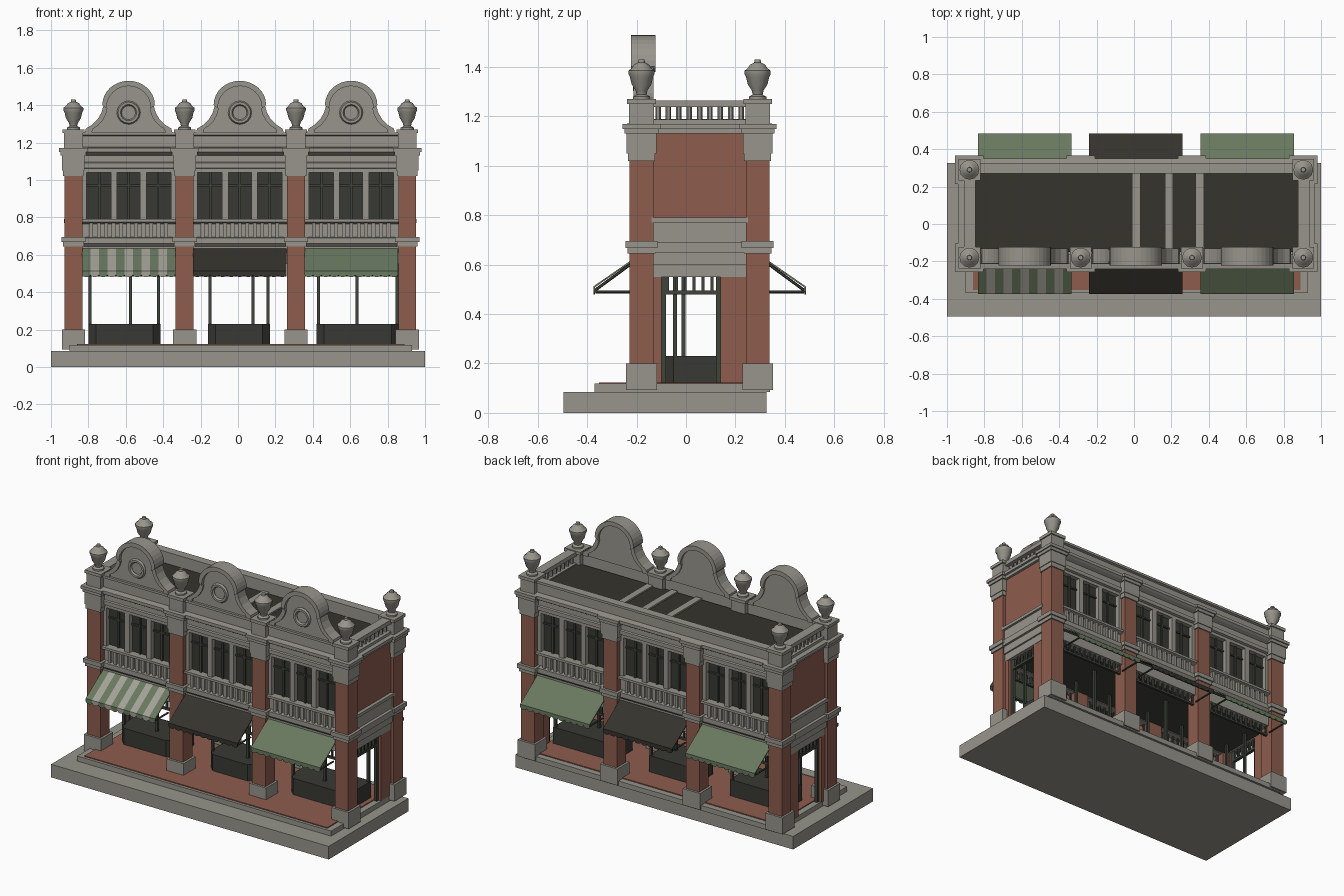
import bpy, bmesh, math
from mathutils import Matrix, Vector

if "Cube" in bpy.data.objects:
    bpy.data.objects.remove(bpy.data.objects["Cube"])


def material(name, rgb):
    m = bpy.data.materials.new(name)
    m.use_nodes = True
    m.diffuse_color = (*rgb, 1)
    m.node_tree.nodes["Principled BSDF"].inputs["Base Color"].default_value = (*rgb, 1)
    return m


STONE = material("stone", (0.31, 0.30, 0.26))
BRICK = material("brick", (0.27, 0.108, 0.075))
DARK = material("dark_roof", (0.035, 0.033, 0.026))
GLASS = material("window_dark", (0.04, 0.041, 0.034))
FRAME = material("dark_green_frame", (0.05, 0.057, 0.043))
GREEN = material("green_canvas", (0.14, 0.19, 0.115))
CREAM = material("cream_canvas", (0.37, 0.36, 0.31))


class Part:
    """A mesh object gathered from simple pieces."""
    def __init__(self, name, *mats):
        self.name, self.mats, self.bm = name, mats, bmesh.new()

    def box(self, x, y, z, mat=0):
        size = [abs(a[1] - a[0]) for a in (x, y, z)]
        mid = Vector([(a[0] + a[1]) / 2 for a in (x, y, z)])
        r = bmesh.ops.create_cube(self.bm, size=1, matrix=Matrix.Translation(mid) @ Matrix.Diagonal((*size, 1)))
        for f in {f for v in r["verts"] for f in v.link_faces}:
            f.material_index = mat

    def rod(self, a, b, radius):
        a, b = Vector(a), Vector(b)
        turn = (b - a).to_track_quat("Z", "Y").to_matrix().to_4x4()
        bmesh.ops.create_cone(self.bm, cap_ends=True, segments=6, radius1=radius, radius2=radius,
                              depth=(b - a).length, matrix=Matrix.Translation((a + b) / 2) @ turn)

    def prism(self, points, move):
        f = self.bm.faces.new([self.bm.verts.new(p) for p in points])
        r = bmesh.ops.extrude_face_region(self.bm, geom=[f])
        bmesh.ops.translate(self.bm, vec=move, verts=[v for v in r["geom"] if isinstance(v, bmesh.types.BMVert)])

    def done(self, smooth=False):
        bmesh.ops.recalc_face_normals(self.bm, faces=self.bm.faces)
        me = bpy.data.meshes.new(self.name)
        self.bm.to_mesh(me)
        self.bm.free()
        for m in self.mats:
            me.materials.append(m)
        ob = bpy.data.objects.new(self.name, me)
        bpy.context.collection.objects.link(ob)
        if smooth:
            bpy.ops.object.select_all(action="DESELECT")
            ob.select_set(True)
            bpy.context.view_layer.objects.active = ob
            bpy.ops.object.shade_smooth_by_angle(angle=math.radians(40))
        return ob


STEP = 0.595
PILLARS = [-0.88 + STEP * i for i in range(4)]
BAYS = [-0.585 + STEP * i for i in range(3)]
LEFT, RIGHT = PILLARS[0], PILLARS[-1]
SIDES = [("front", -0.18, -1), ("back", 0.29, 1)]

# Ground slab and raised floor
p = Part("ground_slab", STONE)
p.box((-1, 1), (-0.495, 0.325), (0, 0.085))
p.box((-0.9, 0.93), (-0.37, 0.34), (0.085, 0.118))
p.done()
p = Part("brick_floor", BRICK)
p.box((-0.86, 0.89), (-0.352, 0.3), (0.11, 0.124))
p.done()

# Pillars: half width, bottom, top, colour (0 stone, 1 brick)
SHAFT = [(.062, .093, .2, 0), (.048, .2, .65, 1), (.056, .645, .668, 0), (.065, .668, .695, 0),
         (.048, .695, 1.02, 1), (.055, 1.02, 1.05, 0), (.06, 1.05, 1.13, 0),
         (.068, 1.13, 1.15, 0), (.076, 1.15, 1.17, 0)]
PEDESTAL = [(.05, 1.17, 1.25, 0), (.058, 1.25, 1.27, 0)]
URN = [(.035, 1.27), (.035, 1.28), (.02, 1.288), (.024, 1.305), (.04, 1.33), (.047, 1.36), (.053, 1.372),
       (.053, 1.385), (.04, 1.395), (.03, 1.41), (.014, 1.418), (.012, 1.43)]
for side, y, s in SIDES:
    for i, x in enumerate(PILLARS):
        topped = side == "front" or i in (0, 3)
        p = Part(f"{side}_pillar_{i + 1}", STONE, BRICK)
        for h, a, b, m in SHAFT + (PEDESTAL if topped else []):
            p.box((x - h, x + h), (y - h, y + h), (a, b), m)
        p.done()
        if topped:
            p = Part(f"{side}_urn_{i + 1}", STONE)
            for (r1, z1), (r2, z2) in zip(URN, URN[1:]):
                bmesh.ops.create_cone(p.bm, cap_ends=z2 == URN[-1][1], segments=12, radius1=r1, radius2=r2,
                                      depth=z2 - z1, matrix=Matrix.Translation((x, y, (z1 + z2) / 2)))
            bmesh.ops.remove_doubles(p.bm, verts=p.bm.verts, dist=0.0005)
            p.done(True)

# Long moulded beams, profile as (outward distance, height)
LOWER = [(-.04, .55), (.02, .55), (.02, .645), (.035, .66), (.035, .69), (.008, .695), (.008, .765),
         (.035, .775), (.035, .79), (-.04, .79)]
UPPER = [(-.04, 1.04), (.015, 1.04), (.015, 1.06), (.03, 1.065), (.03, 1.09), (.022, 1.095), (.022, 1.13),
         (.045, 1.14), (.06, 1.15), (.06, 1.17), (.02, 1.175), (.02, 1.235), (.035, 1.24), (.035, 1.255),
         (-.02, 1.255), (-.02, 1.17), (-.04, 1.17)]
for side, y, s in SIDES:
    for label, prof in (("lower_beam", LOWER), ("cornice_and_parapet", UPPER)):
        p = Part(f"{side}_{label}", STONE)
        p.prism([(LEFT, y + s * d, z) for d, z in prof], (RIGHT - LEFT, 0, 0))
        p.done()

    # Upper windows with posts, frames and a small balustrade below
    glass = Part(f"{side}_window_panes", GLASS)
    glass.box((LEFT, RIGHT), (y - s * .03, y - s * .015), (.78, 1.05))
    glass.done()
    posts = Part(f"{side}_window_posts", STONE)
    bars = Part(f"{side}_window_bars", FRAME)
    rail = Part(f"{side}_sill_balusters", STONE)
    for c in BAYS:
        for dx, h in ((-.24, .014), (-.078, .017), (.078, .017), (.24, .014)):
            posts.box((c + dx - h, c + dx + h), (y - s * .03, y + s * .015), (.785, 1.045))
        for dx in (-.157, 0, .157):
            bars.box((c + dx - .006, c + dx + .006), (y - s * .02, y - s * .004), (.79, 1.04))
        bars.box((c - .23, c + .23), (y - s * .02, y - s * .006), (.965, .975))
        for k in range(11):
            x = c - .2 + .04 * k
            rail.box((x - .01, x + .01), (y, y + s * .024), (.69, .77))
    for q in (posts, bars, rail):
        q.done()

    # Transom bars above the open shop fronts
    p = Part(f"{side}_transom", FRAME)
    for c in BAYS:
        p.box((c - .25, c + .25), (y - .008, y + .008), (.485, .498))
        for k in range(13):
            x = c - .24 + .04 * k
            p.box((x - .006, x + .006), (y - .006, y + .006), (.495, .555))
    p.done()

# Awnings: sloped cloth with a scalloped valance, on rods
def awning(name, c, y, s, mats):
    n, w = 11, 0.5 / 11
    wall, edge = y - s * .005, y + s * .195
    p = Part(name, *mats)
    for k in range(n):
        x = c - .25 + w * k
        before = set(p.bm.faces)
        p.prism([(x, wall, .65), (x + w, wall, .65), (x + w, edge, .512), (x, edge, .512)], (0, 0, -.008))
        lip = [(x, edge, .512), (x + w, edge, .512)]
        lip += [(x + w * (.5 + .5 * math.cos(t * math.pi / 4)), edge, .494 - .014 * math.sin(t * math.pi / 4))
                for t in range(5)]
        p.prism(lip, (0, -s * .006, 0))
        for f in set(p.bm.faces) - before:
            f.material_index = k % len(mats)
    p.done()
    p = Part(name + "_rods", FRAME)
    for x in (c - .235, c + .235):
        p.rod((x, y + s * .04, .49), (x, edge - s * .008, .49), .006)
        p.rod((x, y + s * .04, .605), (x, edge - s * .008, .497), .006)
    p.rod((c - .235, edge - s * .01, .492), (c + .235, edge - s * .01, .492), .006)
    p.done()


for side, y, s in SIDES:
    for i, c in enumerate(BAYS):
        cloth = (DARK,) if i == 1 else (GREEN, CREAM) if side == "front" and i == 0 else (GREEN,)
        awning(f"{side}_awning_{i + 1}", c, y, s, cloth)

# Curved gables with coping and round medallion
half = [(.235, 1.25), (.228, 1.275), (.195, 1.295), (.165, 1.325), (.145, 1.36), (.135, 1.395)]
half += [(.14 * math.cos(a), 1.402 + .128 * math.sin(a)) for a in [math.pi / 16 * k for k in range(9)]]
outline = half + [(-x, z) for x, z in reversed(half[:-1])]
for i, c in enumerate(BAYS):
    p = Part(f"gable_{i + 1}", STONE)
    p.prism([(c + x, -.2, z) for x, z in outline], (0, .06, 0))
    inner = [(x * .84, 1.25 + (z - 1.25) * .9) for x, z in outline]
    for k in range(len(outline) - 1):
        loop = [outline[k], outline[k + 1], inner[k + 1], inner[k]]
        arch = 5 <= k < len(outline) - 6
        loop = [(c + x, -.222 if arch else -.212, z) for x, z in loop]
        p.prism(loop, (0, .098 if arch else .08, 0))
    p.done()
    bpy.ops.mesh.primitive_torus_add(major_segments=16, minor_segments=6, major_radius=.05, minor_radius=.013,
                                     location=(c, -.204, 1.36), rotation=(math.pi / 2, 0, 0))
    ring = bpy.context.object
    ring.name = f"gable_medallion_{i + 1}"
    ring.data.materials.append(STONE)
    bpy.ops.object.shade_smooth_by_angle()

# End walls, mouldings, balustrades and side openings
for side, x, s in (("right", LEFT, -1), ("left", RIGHT, 1)):
    out, back = x + s * .028, x - s * .02
    p = Part(f"{side}_end_wall", BRICK)
    p.box((back, out), (-.14, .25), (.78, 1.14))
    p.box((back, out), (-.14, -.1), (.12, .56))
    p.box((back, out), (.14, .25), (.12, .56))
    p.done()
    p = Part(f"{side}_end_mouldings", STONE)
    for d, a, b in ((.03, .55, .6), (.04, .6, .65), (.055, .65, .69), (.035, .69, .77), (.05, .77, .79),
                    (.045, 1.13, 1.15), (.06, 1.15, 1.17)):
        p.box((back, x + s * d), (-.14, .25), (a, b))
    p.done()
    p = Part(f"{side}_roof_balustrade", STONE)
    p.box((x - .025, x + .03), (-.14, .25), (1.17, 1.187))
    p.box((x - .028, x + .032), (-.14, .25), (1.238, 1.265))
    for k in range(9):
        y = -.113 + .042 * k
        p.rod((x, y, 1.18), (x, y, 1.245), .011)
    p.done()
    p = Part(f"{side}_side_frame", FRAME)
    for y in (-.09, .13):
        p.box((x - .01, x + .01), (y - .009, y + .009), (.12, .555))
    p.box((x - .01, x + .01), (-.1, .14), (.48, .495))
    for k in range(6):
        y = -.075 + .036 * k
        p.box((x - .008, x + .008), (y - .006, y + .006), (.49, .555))
    p.done()

# Roof deck, cross strips and shop ceiling
p = Part("roof_deck", DARK)
p.box((LEFT, RIGHT), (-.15, .28), (1.13, 1.18))
p.done()
p = Part("roof_strips", STONE)
for x in (.012, .187, .352):
    p.box((x - .022, x + .022), (-.15, .28), (1.17, 1.19))
p.done()
p = Part("shop_ceiling", FRAME)
p.box((LEFT, RIGHT), (-.15, .26), (.555, .575))
p.done()

# Display cases with chamfered corners and slim posts
for i, (a, b, mid) in enumerate(((-.8, -.415, -.575), (-.16, .17, .08), (.42, .86, .635))):
    p = Part(f"display_case_{i + 1}", GLASS)
    p.prism([(a, -.05, .12), (a + .04, -.09, .12), (b - .04, -.09, .12), (b, -.05, .12), (b, .14, .12),
             (a, .14, .12)], (0, 0, .11))
    p.done()
    p = Part(f"display_posts_{i + 1}", FRAME)
    for x, y in ((a + .01, -.045), (b - .01, -.045), (a + .01, .13), (b - .01, .13), (mid, -.01)):
        p.box((x - .008, x + .008), (y - .008, y + .008), (.22, .56))
    p.done()
